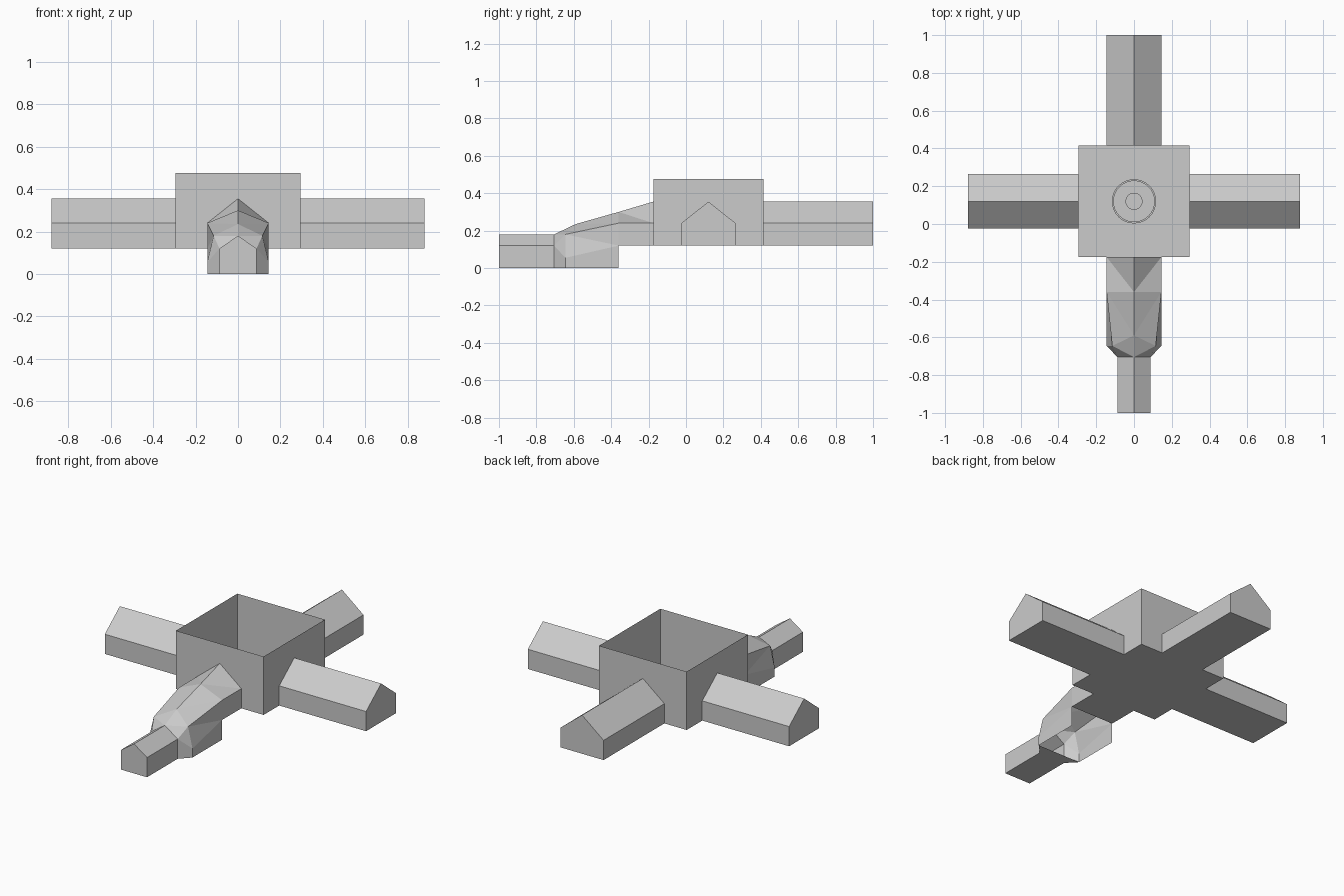
import bpy, bmesh, math
from mathutils import Matrix, Vector

cube = bpy.data.objects.get("Cube")
if cube:
    bpy.data.objects.remove(cube)

# One flat stone grey for everything
grey = bpy.data.materials.new("stone_grey")
grey.use_nodes = True
COLOR = (0.6, 0.6, 0.6, 1)
grey.diffuse_color = COLOR
grey.node_tree.nodes["Principled BSDF"].inputs["Base Color"].default_value = COLOR

CENTRE = Vector((0, 0.12, 0))
HALF, ARM, TIP = 0.295, 0.145, 0.88      # hall half width, wing half width, wing reach
FLOOR, EAVE, RIDGE, TOP = 0.12, 0.24, 0.355, 0.475


def finish(name, bm, matrix=Matrix()):
    bmesh.ops.remove_doubles(bm, verts=bm.verts, dist=0.0005)
    bmesh.ops.dissolve_limit(bm, angle_limit=0.01, verts=bm.verts, edges=bm.edges)
    bmesh.ops.recalc_face_normals(bm, faces=bm.faces)
    bm.transform(matrix)
    mesh = bpy.data.meshes.new(name)
    bm.to_mesh(mesh)
    bm.free()
    mesh.materials.append(grey)
    obj = bpy.data.objects.new(name, mesh)
    bpy.context.collection.objects.link(obj)
    return obj


def section(half, ridge):
    """Mirror a half profile of (x, y, z) points around a ridge point (y, z)."""
    left = [Vector((-x, y, z)) for x, y, z in half]
    right = [Vector(p) for p in reversed(half)]
    return left + [Vector((0, *ridge))] + right


def house(y, w, base, eave, ridge):
    return section([(w, y, base), (w, y, eave)], (y, ridge))


def loft(name, sections, floors=(), cap=False, matrix=Matrix()):
    """Skin matching sections; floors lists the spans that get a bottom."""
    bm = bmesh.new()
    rings = [[bm.verts.new(p) for p in s] for s in sections]
    for k, (a, b) in enumerate(zip(rings, rings[1:])):
        n = len(a)
        for i in range(n - 1):
            j = i + 1
            if i < n // 2:
                tris = ((a[i], a[j], b[j]), (a[i], b[j], b[i]))
            else:
                tris = ((a[i], a[j], b[i]), (a[j], b[j], b[i]))
            for t in tris:
                bm.faces.new(t)
        if k in floors:
            bm.faces.new((a[0], b[0], b[-1], a[-1]))
    if cap:
        bm.faces.new(rings[-1])
    return finish(name, bm, matrix)


def turn(quarter):
    return Matrix.Translation(CENTRE) @ Matrix.Rotation(quarter * math.pi / 2, 4, 'Z')


# Open-topped hall: four walls with gabled doorways
for q, side in enumerate(("front", "left", "back", "right")):
    bm = bmesh.new()
    outline = [(-HALF, FLOOR), (-ARM, FLOOR), (-ARM, EAVE), (0, RIDGE), (ARM, EAVE),
               (ARM, FLOOR), (HALF, FLOOR), (HALF, TOP), (-HALF, TOP)]
    face = bm.faces.new([bm.verts.new((x, -HALF, z)) for x, z in outline])
    bmesh.ops.triangulate(bm, faces=[face])
    finish(side + "_wall", bm, turn(q))

# Hall floor
bm = bmesh.new()
bmesh.ops.create_grid(bm, x_segments=1, y_segments=1, size=HALF)
finish("hall_floor", bm, Matrix.Translation(CENTRE + Vector((0, 0, FLOOR))))

# Three straight hollow wings with closed ends
for q, side in ((1, "left"), (2, "back"), (3, "right")):
    loft(side + "_wing",
         [house(-d, ARM, FLOOR, EAVE, RIDGE) for d in (HALF, TIP)],
         floors=(0,), cap=True, matrix=turn(q))

# Front passage: sloping neck, faceted narrowing and small porch
back, step, bend, mouth = -0.175, -0.36, -0.645, -0.705
loft("front_neck", [house(back, ARM, FLOOR, EAVE, RIDGE),
                    house(step, ARM, FLOOR, EAVE, 0.30)], floors=(0,))
loft("front_narrowing", [
    section([(ARM, step, 0), (ARM, step, FLOOR), (ARM, step, EAVE)], (step, 0.30)),
    section([(ARM, bend, 0), (ARM, bend, 0.055), (0.115, bend, 0.18)], (-0.59, 0.235)),
    section([(0.0875, mouth, 0), (0.0875, mouth, 0.06), (0.0875, mouth, 0.12)], (mouth, 0.18)),
], floors=(1,))
loft("front_porch", [house(y, 0.0875, 0, 0.12, 0.18) for y in (mouth, -1)],
     floors=(0,), cap=True)

# Round basin with a central post on the hall floor
def lathe(name, profile):
    bm = bmesh.new()
    verts = [bm.verts.new((r, 0, z)) for r, z in profile]
    edges = [bm.edges.new(pair) for pair in zip(verts, verts[1:])]
    bmesh.ops.spin(bm, geom=verts + edges, axis=(0, 0, 1), cent=(0, 0, 0),
                   angle=math.tau, steps=32)
    return finish(name, bm, Matrix.Translation(CENTRE + Vector((0, 0, FLOOR))))


lathe("basin_rim", [(0.117, 0), (0.117, 0.03), (0.108, 0.03), (0.108, 0.005)])
lathe("basin_post", [(0.045, 0), (0.045, 0.03), (0, 0.03)])
